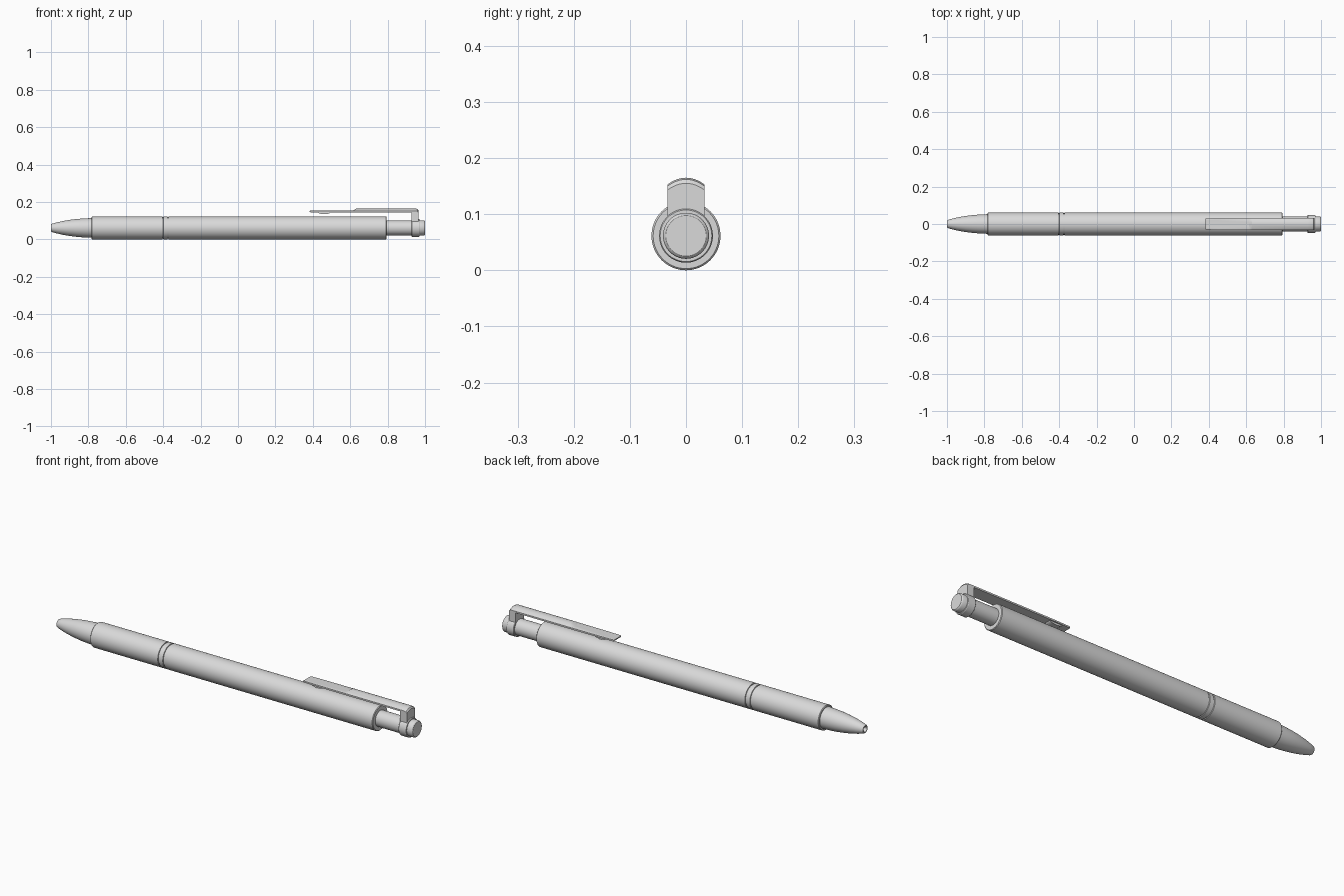
import bpy, bmesh, math

if "Cube" in bpy.data.objects:
    bpy.data.objects.remove(bpy.data.objects["Cube"])

R = 0.0615          # barrel radius, also the axis height
SEG = 64

grey = bpy.data.materials.new("light_grey")
grey.diffuse_color = (0.7, 0.7, 0.7, 1)
grey.use_nodes = True
grey.node_tree.nodes["Principled BSDF"].inputs["Base Color"].default_value = grey.diffuse_color


def finish(name, bm, angle=30):
    bmesh.ops.remove_doubles(bm, verts=bm.verts, dist=1e-6)
    bmesh.ops.recalc_face_normals(bm, faces=bm.faces)
    me = bpy.data.meshes.new(name)
    bm.to_mesh(me)
    bm.free()
    me.materials.append(grey)
    ob = bpy.data.objects.new(name, me)
    bpy.context.collection.objects.link(ob)
    bpy.ops.object.select_all(action='DESELECT')
    ob.select_set(True)
    bpy.context.view_layer.objects.active = ob
    bpy.ops.object.shade_smooth_by_angle(angle=math.radians(angle))
    return ob


def loft(name, rings, angle=30):
    """Skin a list of equal-length point loops and cap both ends."""
    bm = bmesh.new()
    loops = [[bm.verts.new(p) for p in ring] for ring in rings]
    for a, b in zip(loops, loops[1:]):
        n = len(a)
        for i in range(n):
            j = (i + 1) % n
            bm.faces.new((a[i], a[j], b[j], b[i]))
    bm.faces.new(loops[0])
    bm.faces.new(loops[-1])
    return finish(name, bm, angle)


def turned(name, profile):
    """Revolve (x, radius) points about the pen axis."""
    ts = [2 * math.pi * i / SEG for i in range(SEG)]
    return loft(name, [[(x, r * math.cos(t), R + r * math.sin(t)) for t in ts]
                       for x, r in profile])


# Tapered tip with a small hole for the refill
turned("tip", [(-0.96, 0.010), (-0.995, 0.011), (-1.0, 0.014), (-1.0, 0.019),
               (-0.995, 0.022), (-0.97, 0.029), (-0.94, 0.036), (-0.90, 0.043),
               (-0.86, 0.048), (-0.82, 0.051), (-0.77, 0.053)])

# Barrel with two fine grooves bounding the grip ring
profile = [(-0.783, 0.045), (-0.783, R - 0.003), (-0.780, R)]
for gx in (-0.402, -0.374):
    profile += [(gx - 0.003, R), (gx - 0.002, R - 0.004),
                (gx + 0.002, R - 0.004), (gx + 0.003, R)]
profile += [(0.791, R), (0.794, R - 0.003), (0.794, 0.036)]
turned("barrel", profile)

# Push button: shaft, collar and end cap
turned("button_shaft", [(0.78, 0.040), (0.94, 0.040)])
turned("clip_collar", [(0.928, 0.036), (0.928, 0.046), (0.930, 0.048),
                       (0.967, 0.048), (0.970, 0.046), (0.970, 0.036)])
turned("button_cap", [(0.96, 0.041), (0.994, 0.041), (0.998, 0.039), (1.0, 0.036)])


# Clip: arched top, flattened at the free end, bent down to the collar
def section(x, bottom, flat=1.0, drop=0.0, w=0.033):
    pts = [(x, -w, bottom), (x, w, bottom)]
    for i in range(13):
        u = 1 - i / 6
        z = 0.153 + 0.012 * (1 - u * u)
        pts.append((x, w * u, min(z, flat) - drop))
    return pts


loft("clip", [section(0.383, 0.146, 0.1535, 0.002, 0.029),
              section(0.388, 0.145, 0.1545, 0, 0.030),
              section(0.45, 0.145, 0.1545, 0, 0.032),
              section(0.615, 0.145, 0.1545),
              section(0.632, 0.145),
              section(0.928, 0.145),
              section(0.928, 0.085),
              section(0.950, 0.085),
              section(0.960, 0.085, drop=0.003),
              section(0.965, 0.085, drop=0.010)], 25)

# Rounded gripping bump under the free end of the clip
arc = [math.pi * i / 12 for i in range(13)]
loft("clip_bump", [[(0.46 + 0.035 * math.cos(t), y, 0.147 - 0.012 * math.sin(t))
                    for t in arc] for y in (-0.026, 0.026)])
